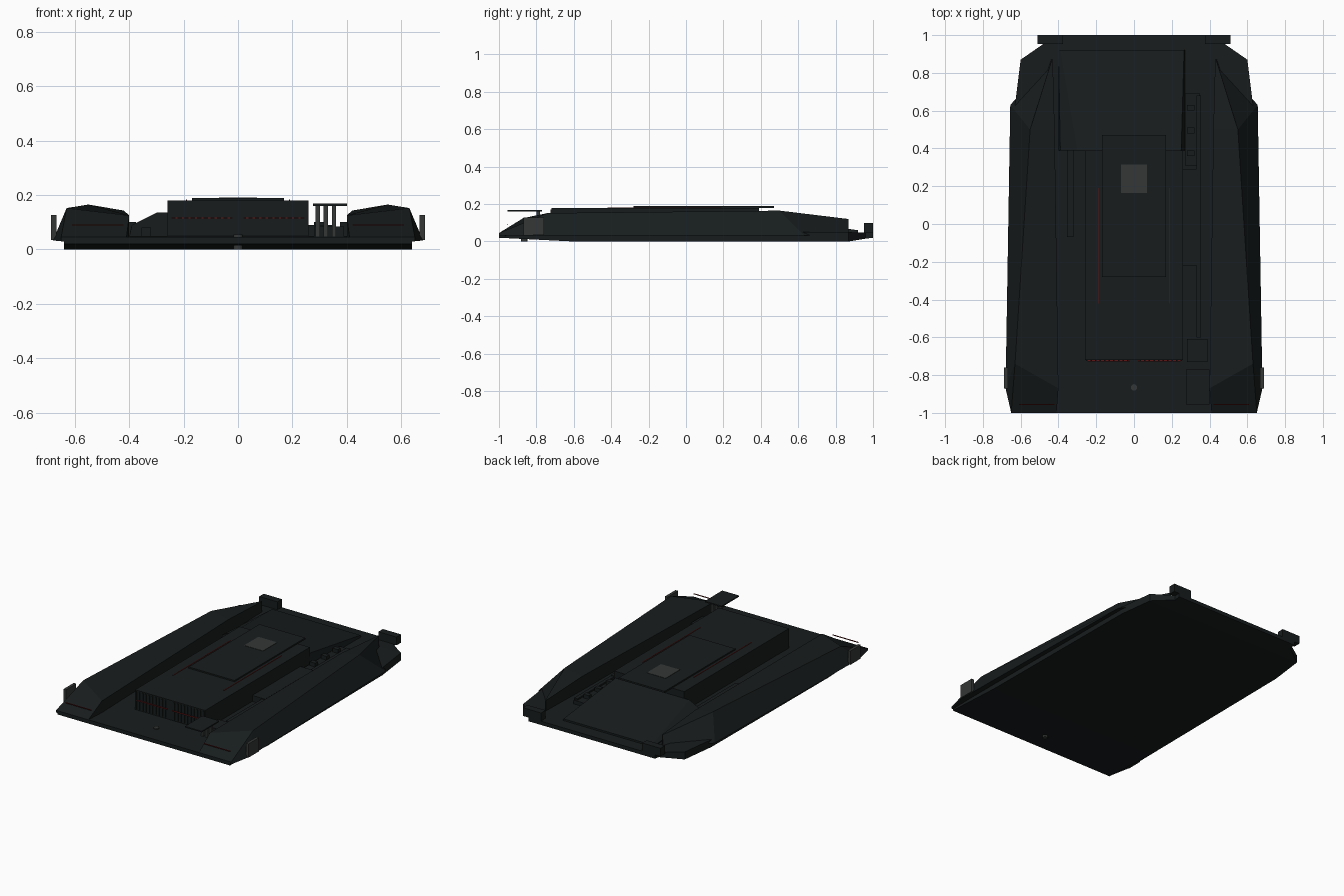
import bpy, bmesh

if "Cube" in bpy.data.objects:
    bpy.data.objects.remove(bpy.data.objects["Cube"])

def mat(name, c):
    m = bpy.data.materials.new(name)
    m.diffuse_color = (*c, 1)
    m.use_nodes = True
    m.node_tree.nodes["Principled BSDF"].inputs["Base Color"].default_value = m.diffuse_color
    return m

DARK = mat("dark_armour", (0.009, 0.012, 0.0125))
GREY = mat("grey_metal", (0.035, 0.038, 0.038))
RED = mat("red_light", (0.12, 0.008, 0.008))

def mesh_obj(name, bm, m):
    bmesh.ops.recalc_face_normals(bm, faces=bm.faces)
    me = bpy.data.meshes.new(name)
    bm.to_mesh(me)
    bm.free()
    ob = bpy.data.objects.new(name, me)
    bpy.context.collection.objects.link(ob)
    me.materials.append(m)
    return ob

def box(name, x, y, z, m=DARK, mirror=False):
    bm = bmesh.new()
    bmesh.ops.create_cube(bm, size=1)
    for v in bm.verts:
        for i, (a, b) in enumerate((x, y, z)):
            v.co[i] = a if v.co[i] < 0 else b
    ob = mesh_obj(name, bm, m)
    if mirror:
        ob.modifiers.new("mirror", 'MIRROR')
    return ob

def loft(name, rings, m=DARK, mirror=False):
    bm = bmesh.new()
    rs = [[bm.verts.new(p) for p in r] for r in rings]
    n = len(rs[0])
    for a, b in zip(rs, rs[1:]):
        for i in range(n):
            j = (i + 1) % n
            bm.faces.new((a[i], a[j], b[j], b[i]))
    bm.faces.new(rs[0])
    bm.faces.new(rs[-1])
    bmesh.ops.remove_doubles(bm, verts=bm.verts, dist=1e-4)
    ob = mesh_obj(name, bm, m)
    if mirror:
        ob.modifiers.new("mirror", 'MIRROR')
    return ob

# hull plate: y, half width, bottom, top
hull = [(-1, .64, .02, .045), (-.6, .64, 0, .05), (.63, .63, 0, .05),
        (.87, .60, 0, .05), (.96, .47, .015, .047), (1, .47, .02, .045)]
loft("hull_plate", [[(-w, y, a), (w, y, a), (w, y, b), (-w, y, b)] for y, w, a, b in hull])

# faceted side pods: inner bottom, inner top, ridge, outer lip
loft("side_pod", [
    [(.41, -1, .03), (.41, -1, .045), (.65, -1, .045), (.65, -1, .03)],
    [(.40, -.87, .03), (.40, -.87, .125), (.63, -.74, .152), (.68, -.87, .033)],
    [(.42, .5, .03), (.42, .5, .143), (.55, .5, .165), (.655, .63, .033)],
    [(.43, .87, .03), (.43, .87, .12), (.435, .87, .12), (.44, .87, .03)],
], mirror=True)

# central housing and its raised lid
box("central_housing", (-.26, .26), (-.72, .39), (.045, .18))
box("lid_plate", (-.17, .17), (-.28, .47), (.178, .189))
box("lid_hatch", (-.07, .07), (.165, .315), (.188, .191), GREY)

# front grille slats
for i in range(10):
    x = .03 + i * .024
    box("grille_slat", (x, x + .008), (-.725, -.72), (.055, .172), mirror=True)

# sloping rear deck
loft("rear_deck", [
    [(-.40, .39, .045), (-.39, .39, .09), (-.30, .39, .135), (.25, .39, .135), (.27, .39, .045)],
    [(-.40, .92, .045), (-.40, .92, .05), (-.39, .92, .06), (.265, .92, .06), (.27, .92, .045)],
])

# glowing strips
box("housing_front_light", (.02, .245), (-.728, -.72), (.113, .118), RED, True)
box("housing_top_light", (.187, .191), (-.42, .19), (.178, .183), RED, True)
box("pod_light", (.42, .61), (-.958, -.952), (.088, .092), RED, True)

# equipment along the right channel and left channel
box("rear_tray", (.27, .35), (.31, .69), (.045, .075))
box("long_rail", (.26, .355), (-.22, .29), (.045, .09))
box("narrow_rail", (.33, .355), (-.6, .68), (.045, .085))
box("front_module", (.28, .39), (-.73, -.61), (.045, .085))
box("left_rail", (-.355, -.32), (-.07, .39), (.045, .08))
box("raised_panel", (.275, .40), (-.955, -.77), (.16, .168))
for x in (.285, .315, .345):
    box("panel_post", (x, x + .016), (-.80, -.78), (.045, .162), GREY)
for y in (.36, .48, .60):
    box("tray_block", (.28, .32), (y, y + .03), (.07, .1))

# side blocks, rear blocks and front sensor
box("side_block", (.668, .687), (-.87, -.76), (.035, .127), GREY, True)
box("rear_block", (.375, .51), (.952, 1), (.045, .1), DARK, True)
bm = bmesh.new()
bmesh.ops.create_cone(bm, cap_ends=True, segments=12, radius1=.017, radius2=.017, depth=.054)
ob = mesh_obj("front_sensor", bm, GREY)
ob.location = (0, -.865, .027)
